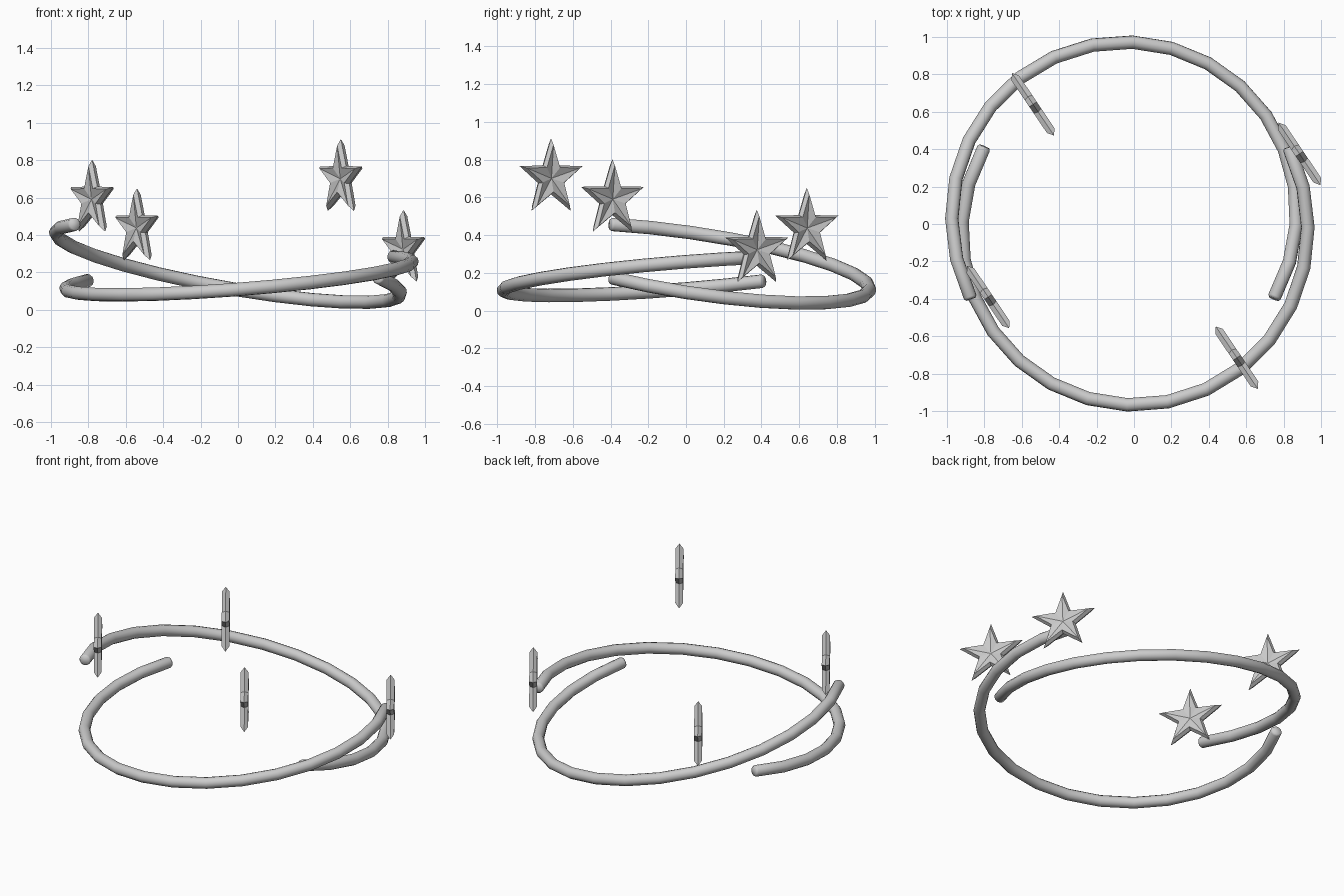
import bpy, bmesh, math
from mathutils import Vector

if "Cube" in bpy.data.objects:
    bpy.data.objects.remove(bpy.data.objects["Cube"])


def band(name, center, r0, r1, a0, a1, plane, skew, tube=0.036, steps=18, sides=12):
    """Open, slightly spiralling ring lying in a tilted plane z = a + bx + cy."""
    a, b, c = plane
    pts = []
    for i in range(steps + 1):
        t = i / steps
        r = r0 + (r1 - r0) * t + 0.022 * math.sin(math.pi * t ** skew) ** 2
        ang = math.radians(a0 + (a1 - a0) * t)
        x, y = center[0] + r * math.cos(ang), center[1] + r * math.sin(ang)
        pts.append(Vector((x, y, a + b * x + c * y)))
    up = Vector((-b, -c, 1)).normalized()
    bm = bmesh.new()
    rings = []

    def add_ring(p, tan, rad):
        side = tan.cross(up).normalized()
        rings.append([bm.verts.new(p + rad * (side * math.cos(q) + up * math.sin(q)))
                      for q in (2 * math.pi * k / sides for k in range(sides))])

    tans = [(pts[min(i + 1, steps)] - pts[max(i - 1, 0)]).normalized() for i in range(steps + 1)]
    # softened ends before the first and after the last ring
    add_ring(pts[0] - tans[0] * 0.012, tans[0], tube * 0.8)
    for p, tan in zip(pts, tans):
        add_ring(p, tan, tube)
    add_ring(pts[-1] + tans[-1] * 0.012, tans[-1], tube * 0.8)
    for A, B in zip(rings, rings[1:]):
        for k in range(sides):
            n = (k + 1) % sides
            bm.faces.new((A[k], A[n], B[n], B[k]))
    bm.faces.new(rings[0])
    bm.faces.new(rings[-1])
    for f in bm.faces:
        f.smooth = True
    finish(bm, name)


def star(name, loc, R=0.212):
    """Faceted five-pointed star: bevelled rim, faces dished toward the centre."""
    bm = bmesh.new()

    def ring(scale, depth):
        vs = []
        for k in range(10):
            rad = scale * R * (0.4 if k % 2 else 1)
            vs.append(bm.verts.new((rad * math.sin(k * math.pi / 5), depth,
                                    rad * math.cos(k * math.pi / 5))))
        return vs
    rim = ring(1, 0)
    for s in (-1, 1):
        face = ring(0.84, s * 0.024)
        mid = bm.verts.new((0, s * 0.004, 0))
        for k in range(10):
            n = (k + 1) % 10
            bm.faces.new((rim[k], rim[n], face[n], face[k]))
            bm.faces.new((face[k], face[n], mid))
    ob = finish(bm, name)
    ob.location = loc
    ob.rotation_euler.z = math.radians(-56)


def finish(bm, name):
    bmesh.ops.recalc_face_normals(bm, faces=bm.faces)
    me = bpy.data.meshes.new(name)
    bm.to_mesh(me)
    bm.free()
    ob = bpy.data.objects.new(name, me)
    bpy.context.collection.objects.link(ob)
    return ob


# two interlocking open rings
band("back_band", (-0.026, 0.034), 0.95, 0.885, 206.5, -28.5, (0.247, -0.174, -0.145), 0.8)
band("front_band", (-0.018, -0.024), 0.895, 0.95, 151.5, 386.5, (0.186, 0.078, 0.08), 1.25)

# floating stars
for i, loc in enumerate([(0.55, -0.715, 0.70), (-0.78, -0.39, 0.59),
                         (0.885, 0.375, 0.322), (-0.54, 0.64, 0.437)]):
    star(f"star_{i + 1}", loc)
